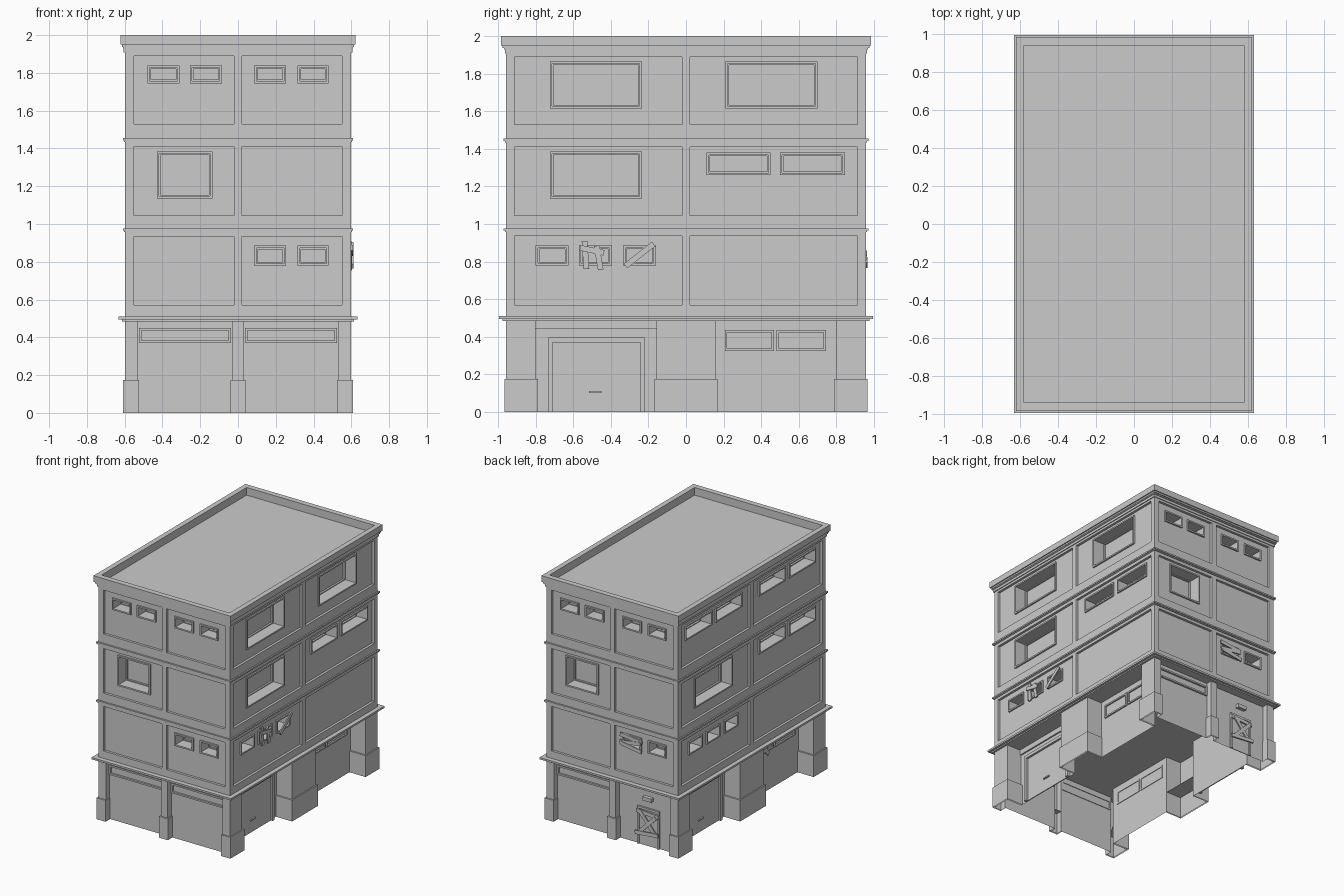
import bpy, bmesh, math
from mathutils import Matrix, Vector

cube = bpy.data.objects.get("Cube")
if cube:
    bpy.data.objects.remove(cube, do_unlink=True)

grey = bpy.data.materials.new("plain_grey")
grey.use_nodes = True
COLOUR = (0.6, 0.6, 0.6, 1)
grey.diffuse_color = COLOUR
grey.node_tree.nodes["Principled BSDF"].inputs["Base Color"].default_value = COLOUR

# Sides are numbered by quarter turns: u runs along the side, d is distance outward
FRONT, RIGHT, BACK, LEFT = range(4)
HX, HY = 0.598, 0.957          # half size of the upper body
PANEL, DEEP = 0.02, 0.1        # panel and window recess depths
BAY_END, BAY_SIDE = 0.907, 0.46  # wall planes of the ground-floor bays


def half(side):
    return HY if side in (FRONT, BACK) else HX


def bay(side):
    return BAY_END if side in (FRONT, BACK) else BAY_SIDE


def box(bm, side, u, d, z, tilt=0):
    """Box on one side of the building, optionally tilted in the wall plane."""
    mid = Vector(((u[0] + u[1]) / 2, -(d[0] + d[1]) / 2, (z[0] + z[1]) / 2))
    m = (Matrix.Rotation(side * math.pi / 2, 4, 'Z') @ Matrix.Translation(mid)
         @ Matrix.Rotation(math.radians(tilt), 4, 'Y')
         @ Matrix.Diagonal((u[1] - u[0], d[1] - d[0], z[1] - z[0], 1)))
    bmesh.ops.create_cube(bm, size=1, matrix=m)


def ring(bm, side, u, d, z, t, sill=True):
    """Rectangular frame of border t, lying inside the given outline."""
    box(bm, side, (u[0], u[0] + t), d, z)
    box(bm, side, (u[1] - t, u[1]), d, z)
    inner = (u[0] + t, u[1] - t)
    box(bm, side, inner, d, (z[1] - t, z[1]))
    if sill:
        box(bm, side, inner, d, (z[0], z[0] + t))


def block(bm, hx, hy, z0, z1):
    box(bm, FRONT, (-hx, hx), (-hy, hy), (z0, z1))


def finish(name, bm):
    bmesh.ops.recalc_face_normals(bm, faces=bm.faces)
    me = bpy.data.meshes.new(name)
    bm.to_mesh(me)
    bm.free()
    me.materials.append(grey)
    ob = bpy.data.objects.new(name, me)
    bpy.context.collection.objects.link(ob)
    return ob


def carve(ob, cutter):
    cutter.hide_render = True
    mod = ob.modifiers.new("cut", 'BOOLEAN')
    mod.operation, mod.solver, mod.object = 'DIFFERENCE', 'EXACT', cutter
    bpy.context.view_layer.update()
    dg = bpy.context.evaluated_depsgraph_get()
    me = bpy.data.meshes.new_from_object(ob.evaluated_get(dg))
    ob.modifiers.clear()
    ob.data = me
    bpy.data.objects.remove(cutter, do_unlink=True)


# Window layout: spans along a wall and the heights of each row
SMALL_A = [(-0.48, -0.31), (-0.255, -0.085)]
SMALL_B = [(0.085, 0.255), (0.315, 0.48)]
WIDE_A, WIDE_B = (-0.725, -0.235), (0.21, 0.7)
SLITS = [(0.11, 0.45), (0.5, 0.845)]
TRIO = [(-0.8, -0.625), (-0.57, -0.395), (-0.335, -0.16)]
BIG_TOP, BIG_MID = (1.615, 1.865), (1.135, 1.385)
ROW_TOP, ROW_MID, ROW_LOW = (1.745, 1.84), (1.26, 1.38), (0.78, 0.885)

windows = []
for s in (FRONT, BACK):
    windows += [(s, u, ROW_TOP) for u in SMALL_A + SMALL_B]
    windows += [(s, (-0.43, -0.135), BIG_MID)]
    windows += [(s, u, ROW_LOW) for u in SMALL_B]
for s in (RIGHT, LEFT):
    windows += [(s, WIDE_A, BIG_MID)]
    windows += [(s, u, ROW_MID) for u in SLITS]
    windows += [(s, u, ROW_LOW) for u in TRIO]
windows += [(RIGHT, u, BIG_TOP) for u in (WIDE_A, WIDE_B)]
SLIT_TOP = (1.735, 1.855)
windows += [(LEFT, u, SLIT_TOP) for u in SLITS + [(-b, -a) for a, b in SLITS]]

# Upper body with recessed panels and window openings
bm = bmesh.new()
block(bm, HX, HY, 0.487, 1.92)
body = finish("upper_body", bm)

panels, holes, frames = bmesh.new(), bmesh.new(), bmesh.new()
for s in range(4):
    edge = 0.55 if s in (FRONT, BACK) else 0.913
    for z in ((0.57, 0.935), (1.045, 1.41), (1.53, 1.89)):
        for u in ((-edge, -0.022), (0.022, edge)):
            box(panels, s, u, (half(s) - PANEL, half(s) + 0.1), z)
for s, u, z in windows:
    face = half(s) - PANEL
    t = 0.012
    box(holes, s, (u[0] + t, u[1] - t), (face - DEEP, face + 0.1), (z[0] + t, z[1] - t))
    ring(frames, s, u, (face - 0.005, face + 0.012), z, t)
    ring(frames, s, (u[0] + t, u[1] - t), (face - DEEP, face - DEEP + 0.015),
         (z[0] + t, z[1] - t), 0.007)
carve(body, finish("panel_cutter", panels))
carve(body, finish("window_cutter", holes))
finish("window_frames", frames)

# Ledges between floors and the stepped cornice
bm = bmesh.new()
for z in (0.957, 1.435):
    block(bm, 0.603, 0.964, z, z + 0.008)
    block(bm, 0.609, 0.971, z + 0.008, z + 0.02)
block(bm, 0.614, 0.978, 0.485, 0.495)
block(bm, 0.633, 0.995, 0.495, 0.51)
finish("floor_ledges", bm)

bm = bmesh.new()
block(bm, 0.605, 0.963, 1.908, 1.928)
block(bm, 0.61, 0.97, 1.928, 1.937)
finish("roof", bm)

bm = bmesh.new()
for hx, hy, z in ((0.613, 0.977, (1.937, 1.95)), (0.622, 0.985, (1.95, 2.0))):
    for s in (FRONT, BACK):
        box(bm, s, (-hx, hx), (0.94, hy), z)
    for s in (RIGHT, LEFT):
        box(bm, s, (-0.94, 0.94), (0.58, hx), z)
finish("parapet", bm)


# Ground floor: one open plan outline, mirrored and raised into thin walls
def raise_walls(bm, pts, height, closed=False, cap=False):
    low = [bm.verts.new((x, y, 0)) for x, y in pts]
    top = [bm.verts.new((x, y, height)) for x, y in pts]
    n = len(pts)
    for i in range(n if closed else n - 1):
        j = (i + 1) % n
        bm.faces.new((low[i], low[j], top[j], top[i]))
    if cap:
        bm.faces.new(top)


quarter = [(0.03, HY), (0.03, BAY_END), (0.53, BAY_END), (0.53, HY), (HX, HY),
           (HX, 0.8), (BAY_SIDE, 0.8), (BAY_SIDE, 0.157), (HX, 0.157)]
half_plan = quarter + [(x, -y) for x, y in reversed(quarter)]
plan = half_plan + [(-x, y) for x, y in reversed(half_plan)]
bm = bmesh.new()
raise_walls(bm, plan, 0.487, closed=True)
finish("ground_floor_walls", bm)

# Thicker pillar feet, open underneath
bm = bmesh.new()
corner = [(0.525, BAY_END), (0.525, 0.967), (0.608, 0.967), (0.608, 0.787), (BAY_SIDE, 0.787)]
for sx in (1, -1):
    for sy in (1, -1):
        raise_walls(bm, [(x * sx, y * sy) for x, y in corner], 0.175, cap=True)
    raise_walls(bm, [(BAY_SIDE * sx, 0.167), (0.608 * sx, 0.167),
                     (0.608 * sx, -0.167), (BAY_SIDE * sx, -0.167)], 0.175, cap=True)
    raise_walls(bm, [(0.04, BAY_END * sx), (0.04, 0.967 * sx),
                     (-0.04, 0.967 * sx), (-0.04, BAY_END * sx)], 0.175, cap=True)
finish("pillar_feet", bm)

# Transom and bay window frames on the ground floor
bm = bmesh.new()
for s, u in ((FRONT, (-0.525, -0.037)), (FRONT, (0.037, 0.525)), (BACK, (-0.525, -0.037))):
    ring(bm, s, u, (BAY_END - 0.005, BAY_END + 0.015), (0.37, 0.45), 0.013)
for s in (RIGHT, LEFT):
    for u in ((0.207, 0.468), (0.483, 0.745)):
        ring(bm, s, u, (BAY_SIDE - 0.005, BAY_SIDE + 0.012), (0.325, 0.435), 0.012)
finish("ground_window_frames", bm)

# Wide side doors with lintel, frame and handle
bm = bmesh.new()
for s in (RIGHT, LEFT):
    w = BAY_SIDE
    box(bm, s, (-0.8, -0.157), (w, w + 0.012), (0.442, 0.487))
    ring(bm, s, (-0.735, -0.218), (w, w + 0.025), (0, 0.395), 0.025, sill=False)
    box(bm, s, (-0.71, -0.243), (w, w + 0.008), (0, 0.37))
    box(bm, s, (-0.515, -0.45), (w, w + 0.02), (0.1, 0.11))
finish("side_doors", bm)

# Small back door with a lamp above it
bm = bmesh.new()
ring(bm, BACK, (0.2, 0.4), (BAY_END, BAY_END + 0.015), (0, 0.31), 0.018, sill=False)
box(bm, BACK, (0.218, 0.382), (BAY_END, BAY_END + 0.006), (0, 0.292))
box(bm, BACK, (0.26, 0.34), (BAY_END, BAY_END + 0.03), (0.375, 0.405))
finish("back_door", bm)


# Boards nailed over openings: side, u, z, length, tilt
def boards(bm, d, rows):
    for i, (s, u, z, length, tilt) in enumerate(rows):
        out = d + 0.004 * i
        box(bm, s, (u - length / 2, u + length / 2), (out, out + 0.01),
            (z - 0.015, z + 0.015), tilt)


bm = bmesh.new()
boards(bm, HX - PANEL + 0.012, [(RIGHT, -0.535, 0.835, 0.15, 86), (RIGHT, -0.465, 0.82, 0.13, 80),
                                (RIGHT, -0.5, 0.86, 0.13, 12), (RIGHT, -0.247, 0.835, 0.19, -38)])
boards(bm, HY - PANEL + 0.012, [(BACK, 0.17, 0.865, 0.2, 6), (BACK, 0.165, 0.83, 0.19, -8),
                                (BACK, 0.175, 0.795, 0.19, 9)])
boards(bm, BAY_END + 0.015, [(BACK, 0.3, 0.27, 0.2, 4), (BACK, 0.3, 0.2, 0.22, 50),
                             (BACK, 0.3, 0.18, 0.22, -45), (BACK, 0.3, 0.11, 0.21, -5)])
boards(bm, BAY_SIDE + 0.012, [(LEFT, 0.32, 0.38, 0.2, 45), (LEFT, 0.34, 0.37, 0.19, -40)])
finish("nailed_boards", bm)
